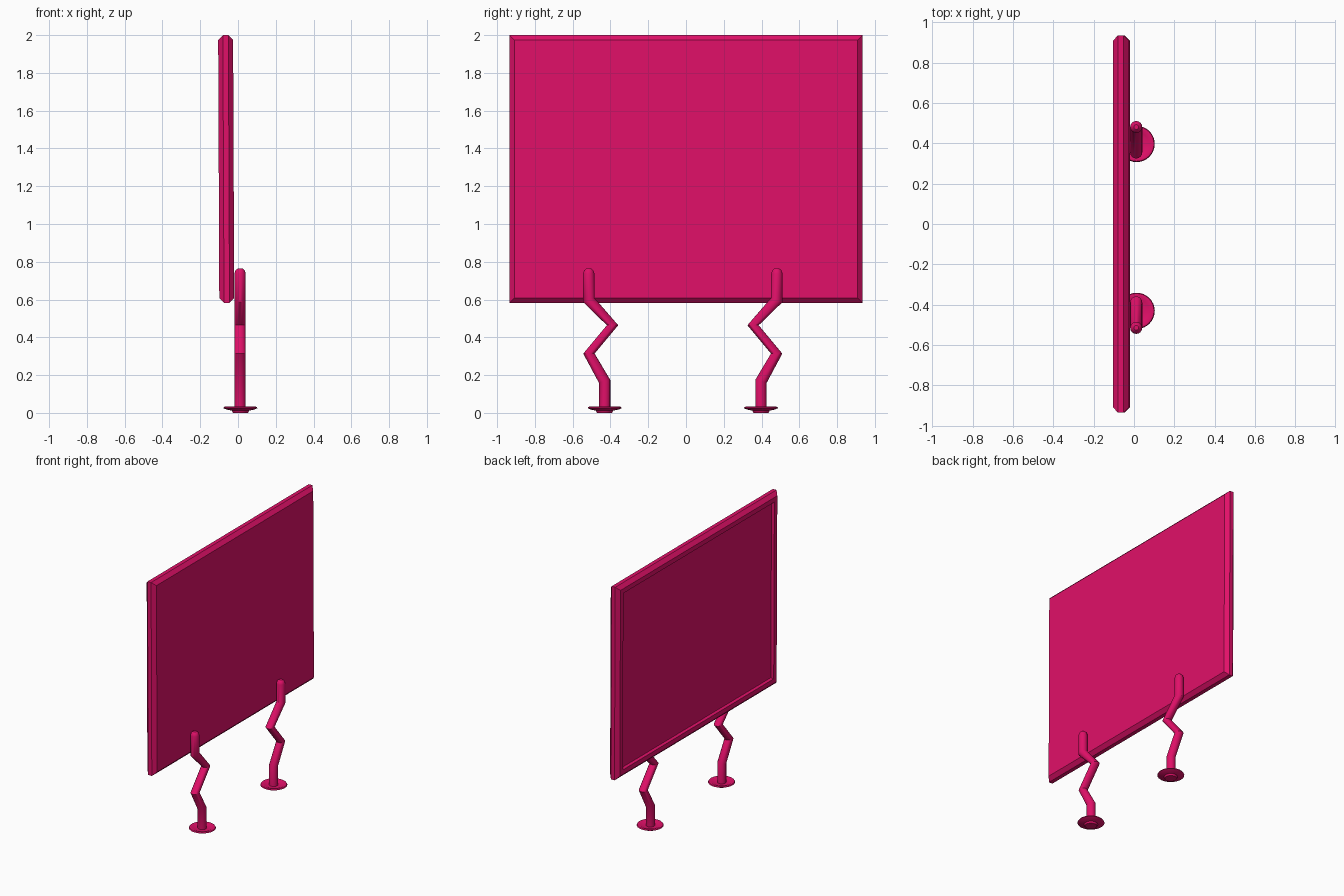
import bpy, bmesh, math

if "Cube" in bpy.data.objects:
    bpy.data.objects.remove(bpy.data.objects["Cube"])

pink = bpy.data.materials.new("pink")
pink.diffuse_color = (0.75, 0.005, 0.14, 1)
pink.use_nodes = True
pink.node_tree.nodes["Principled BSDF"].inputs["Base Color"].default_value = pink.diffuse_color


def finish(name, bm, smooth=False):
    bmesh.ops.recalc_face_normals(bm, faces=bm.faces)
    mesh = bpy.data.meshes.new(name)
    bm.to_mesh(mesh)
    bm.free()
    ob = bpy.data.objects.new(name, mesh)
    bpy.context.collection.objects.link(ob)
    mesh.materials.append(pink)
    if smooth:
        bpy.ops.object.select_all(action='DESELECT')
        ob.select_set(True)
        bpy.context.view_layer.objects.active = ob
        bpy.ops.object.shade_smooth_by_angle(angle=math.radians(40))
    return ob


def loft(bm, rings):
    """Skin a list of equal-sized point rings and cap both ends."""
    loops = [[bm.verts.new(p) for p in ring] for ring in rings]
    n = len(loops[0])
    for a, b in zip(loops, loops[1:]):
        for i in range(n):
            j = (i + 1) % n
            bm.faces.new((a[i], a[j], b[j], b[i]))
    bm.faces.new(loops[0])
    bm.faces.new(loops[-1])


# Board: chamfered rim, flat on the leg side, recessed on the other side
HALF_Y, Z0, Z1 = 0.935, 0.582, 2.0


def board_ring(x, inset):
    pts = []
    for sy, sz in ((-1, 0), (1, 0), (1, 1), (-1, 1)):
        z = Z1 - inset if sz else Z0 + inset
        lean = -0.006 * (z - Z0) / (Z1 - Z0)
        pts.append((x + lean, sy * (HALF_Y - inset), z))
    return pts


bm = bmesh.new()
loft(bm, [board_ring(x, inset) for x, inset in (
    (-0.020, 0.026), (-0.045, 0.0), (-0.074, 0.0),
    (-0.099, 0.026), (-0.099, 0.060), (-0.080, 0.066))])
finish("board", bm)

# Zigzag legs on dished feet, mirrored about the line y = MID
LEG_X, MID, SIDES = 0.011, -0.017, 16
# offset from MID, height, radius, slope of the joint
LEG_PATH = [
    (0.414, 0.010, 0.030, 0), (0.414, 0.167, 0.030, -0.27),
    (0.497, 0.314, 0.030, 0), (0.372, 0.464, 0.030, 0),
    (0.498, 0.598, 0.030, -0.38), (0.498, 0.738, 0.030, 0),
    (0.498, 0.755, 0.024, 0), (0.498, 0.765, 0.012, 0)]
FOOT_PROFILE = [
    (0.040, 0.000), (0.046, 0.012), (0.075, 0.018), (0.090, 0.025),
    (0.086, 0.032), (0.075, 0.034), (0.060, 0.027), (0.030, 0.025)]


def circle(cx, cy, z, r, sides, slope=0):
    pts = []
    for i in range(sides):
        a = math.tau * i / sides
        dy = r * math.sin(a)
        pts.append((cx + r * math.cos(a), cy + dy, z + slope * dy))
    return pts


for side, s in (("left", -1), ("right", 1)):
    bm = bmesh.new()
    loft(bm, [circle(LEG_X, MID + s * o, z, r, SIDES, s * k)
              for o, z, r, k in LEG_PATH])
    finish(side + "_leg", bm, True)

    bm = bmesh.new()
    foot_y = MID + s * LEG_PATH[0][0]
    loft(bm, [circle(LEG_X + 0.002, foot_y, z, r, 32) for r, z in FOOT_PROFILE])
    finish(side + "_foot", bm, True)
